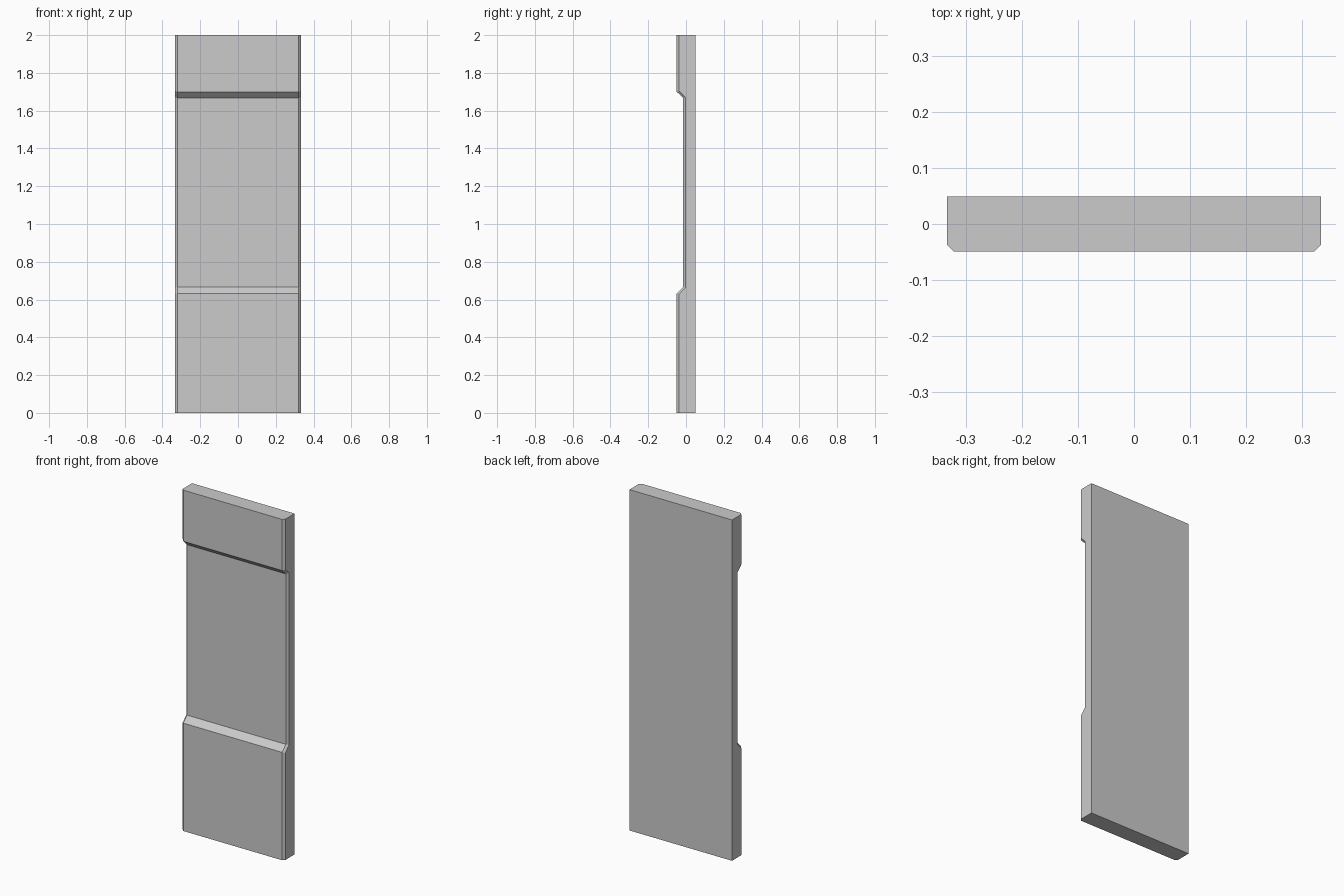
import bpy, bmesh

if "Cube" in bpy.data.objects:
    bpy.data.objects.remove(bpy.data.objects["Cube"])

HALF_W, HALF_D, HEIGHT = 0.333, 0.049, 2.0
RECESS, CHAMFER = 0.034, 0.012
front, inner = -HALF_D, -HALF_D + RECESS

# Side profile (y, z): thick top and bottom with a sloped recess between
profile = [(HALF_D, 0), (front, 0), (front, 0.633), (inner, 0.667),
           (inner, 1.667), (front, 1.70), (front, HEIGHT), (HALF_D, HEIGHT)]

bm = bmesh.new()
face = bm.faces.new([bm.verts.new((-HALF_W, y, z)) for y, z in profile])
ext = bmesh.ops.extrude_face_region(bm, geom=[face])
moved = [v for v in ext["geom"] if isinstance(v, bmesh.types.BMVert)]
bmesh.ops.translate(bm, verts=moved, vec=(2 * HALF_W, 0, 0))
bmesh.ops.recalc_face_normals(bm, faces=bm.faces[:])

# Chamfer along both front side edges, following the recess
edges = [e for e in bm.edges
         if abs(e.verts[0].co.x - e.verts[1].co.x) < 1e-5
         and all(v.co.y < 0 for v in e.verts)]
bmesh.ops.bevel(bm, geom=edges, offset=CHAMFER, offset_type='OFFSET',
                segments=1, affect='EDGES', clamp_overlap=False)
bmesh.ops.recalc_face_normals(bm, faces=bm.faces[:])

# Wall panel
mesh = bpy.data.meshes.new("wall_panel")
bm.to_mesh(mesh)
bm.free()
panel = bpy.data.objects.new("wall_panel", mesh)
bpy.context.collection.objects.link(panel)
